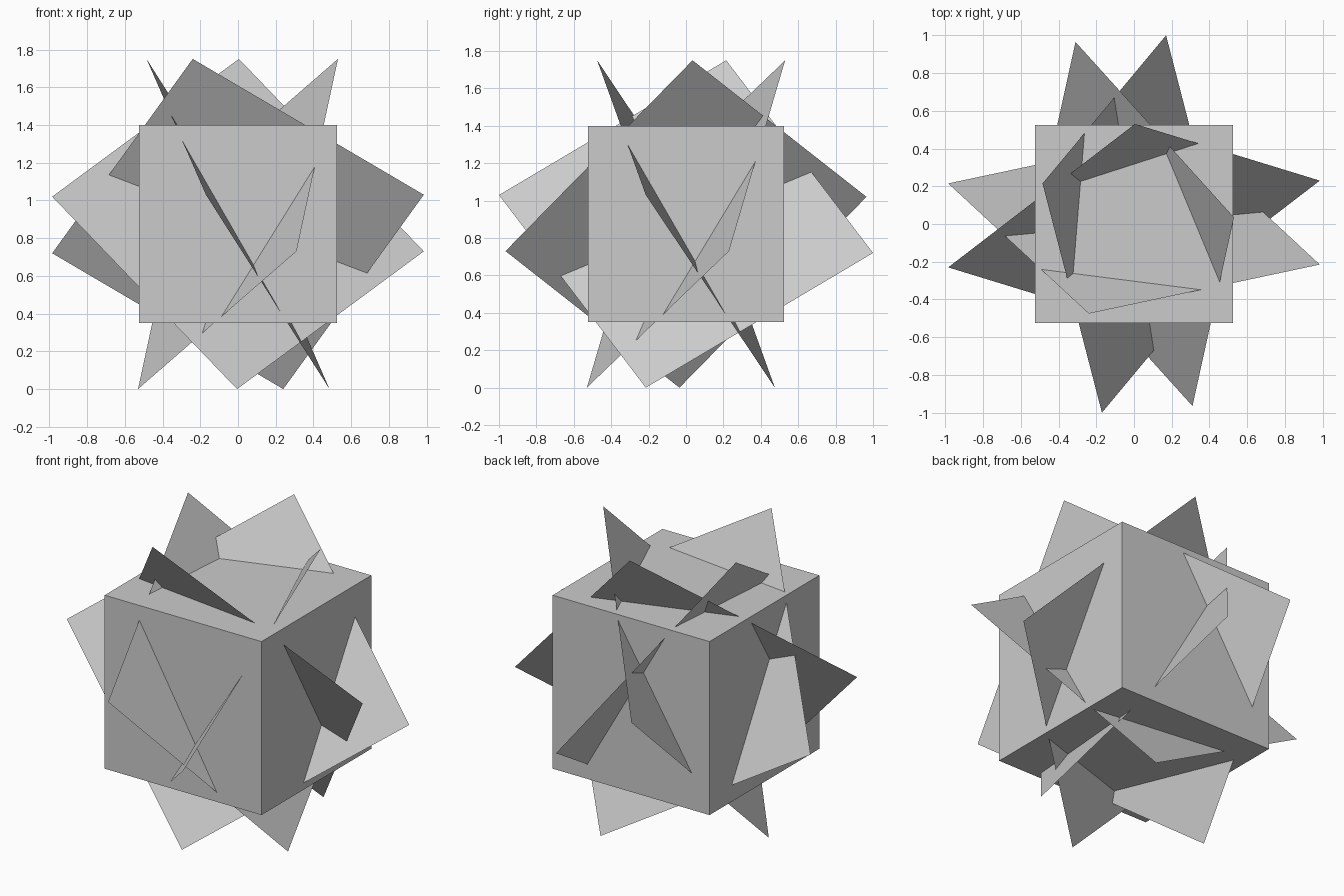
import bpy
from mathutils import Vector

if "Cube" in bpy.data.objects:
    bpy.data.objects.remove(bpy.data.objects["Cube"])

CENTRE = Vector((0, 0, 0.875))

# Solid core cube
bpy.ops.mesh.primitive_cube_add(size=1.05, location=CENTRE)
bpy.context.object.name = "core_cube"


def square_sheet(name, a, b):
    """Thin square through the centre, given two neighbouring corners."""
    a, b = Vector(a), Vector(b)
    mesh = bpy.data.meshes.new(name)
    mesh.from_pydata([a, b, -a, -b], [], [(0, 1, 2, 3)])
    obj = bpy.data.objects.new(name, mesh)
    obj.location = CENTRE
    bpy.context.collection.objects.link(obj)


# Four tilted flat squares that pierce the cube
sheets = [
    ((0.985, -0.215, 0.155), (-0.24, -0.475, 0.875)),
    ((0.985, 0.23, -0.145), (0.005, 0.53, 0.875)),
    ((-0.17, -1.0, 0.155), (-0.485, 0.215, 0.875)),
    ((0.31, -0.965, -0.145), (0.53, 0.035, 0.875)),
]
for i, (a, b) in enumerate(sheets):
    square_sheet(f"square_sheet_{i + 1}", a, b)
